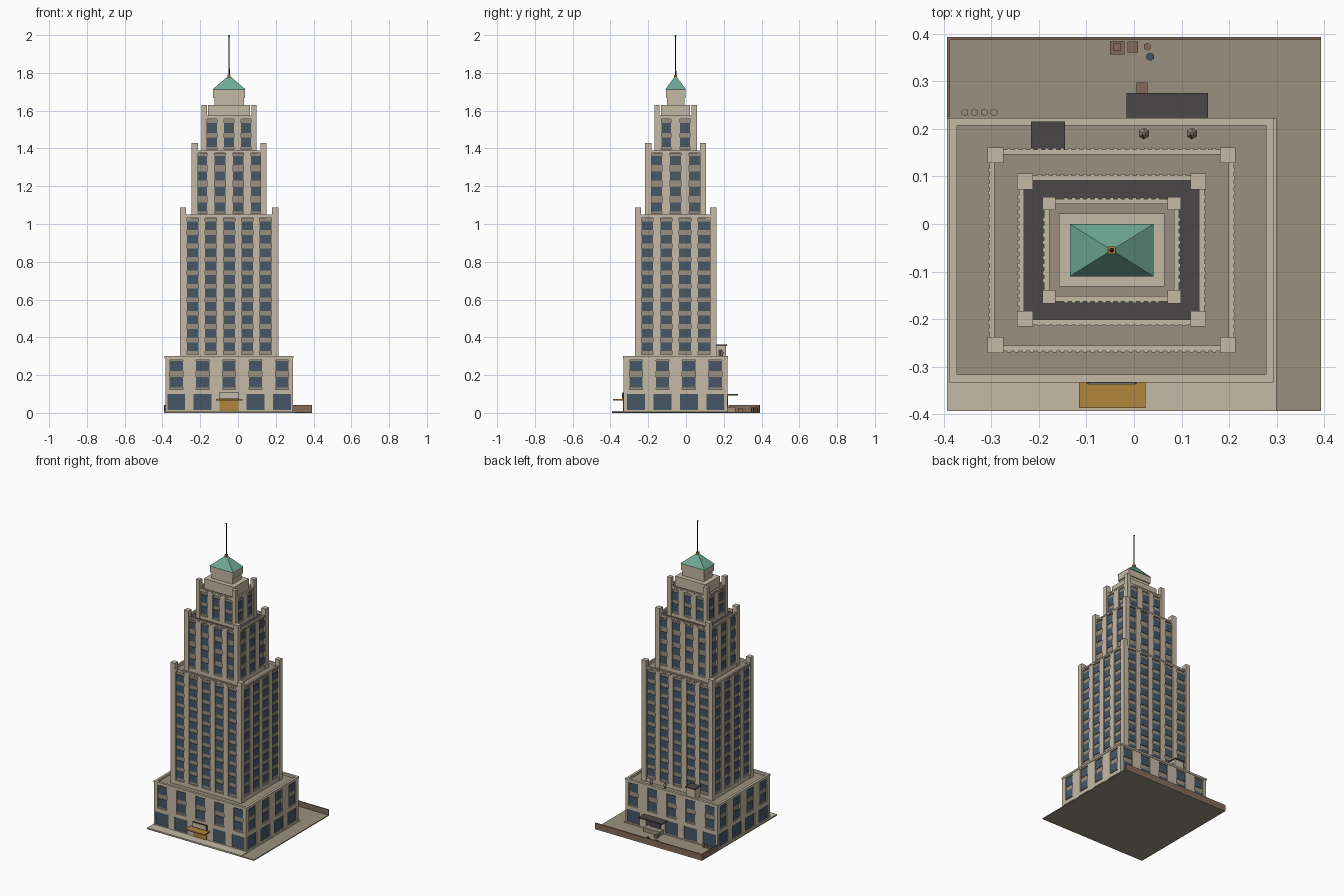
import bpy, bmesh, math
from mathutils import Matrix, Vector

if "Cube" in bpy.data.objects:
    bpy.data.objects.remove(bpy.data.objects["Cube"])

CX, CY = -0.047, -0.055          # tower axis


def material(name, rgb):
    m = bpy.data.materials.new(name)
    lin = [c / 12.92 if c <= 0.04045 else ((c + 0.055) / 1.055) ** 2.4 for c in rgb]
    m.diffuse_color = (*lin, 1)
    m.use_nodes = True
    m.node_tree.nodes["Principled BSDF"].inputs["Base Color"].default_value = m.diffuse_color
    return m


STONE = material("pale stone", (0.77, 0.73, 0.65))
TAUPE = material("taupe stone", (0.60, 0.565, 0.50))
GLASS = material("blue grey glass", (0.28, 0.34, 0.40))
COPPER = material("green copper", (0.44, 0.67, 0.59))
GOLD = material("old gold", (0.69, 0.52, 0.23))
DARK = material("dark roofing", (0.30, 0.28, 0.285))
BRICK = material("brown brick", (0.52, 0.42, 0.345))
BLACK = material("black metal", (0.13, 0.12, 0.12))


def finish(name, bm, mat):
    me = bpy.data.meshes.new(name)
    bm.to_mesh(me)
    bm.free()
    me.materials.append(mat)
    ob = bpy.data.objects.new(name, me)
    bpy.context.collection.objects.link(ob)
    return ob


def boxes(name, mat, items):
    """One object from boxes given as (x0, x1, y0, y1, z0, z1)."""
    bm = bmesh.new()
    for x0, x1, y0, y1, z0, z1 in items:
        mid = Matrix.Translation(((x0 + x1) / 2, (y0 + y1) / 2, (z0 + z1) / 2))
        size = Matrix.Diagonal((abs(x1 - x0), abs(y1 - y0), abs(z1 - z0), 1))
        bmesh.ops.create_cube(bm, size=1, matrix=mid @ size)
    return finish(name, bm, mat)


def block(hx, hy, z0, z1):
    return (CX - hx, CX + hx, CY - hy, CY + hy, z0, z1)


def prism(name, mat, x, y, z0, z1, r0, r1, sides=6):
    bm = bmesh.new()
    bmesh.ops.create_cone(bm, cap_ends=True, segments=sides, radius1=r0, radius2=r1,
                          depth=z1 - z0, matrix=Matrix.Translation((x, y, (z0 + z1) / 2)))
    return finish(name, bm, mat)


def on_side(side, hx, hy, u0, u1, d0, d1, z0, z1):
    """Box on a wall: u runs along the wall, d points outward from its face."""
    if side == "front":
        return (CX + u0, CX + u1, CY - hy - d1, CY - hy - d0, z0, z1)
    if side == "back":
        return (CX + u0, CX + u1, CY + hy + d0, CY + hy + d1, z0, z1)
    if side == "right":
        return (CX + hx + d0, CX + hx + d1, CY + u0, CY + u1, z0, z1)
    return (CX - hx - d1, CX - hx - d0, CY + u0, CY + u1, z0, z1)


SIDES = ("front", "back", "right", "left")
REC = 0.008                       # depth of the window bays


def bay_centres(n, step):
    return [(i - (n - 1) / 2) * step for i in range(n)]


def storey(name, hx, hy, z0, z1, nx, ny, sx, sy, bay, lo, hi, rows, win_h, roof_z):
    """Recessed window bays between stone piers, under a parapet band."""
    stone, glass = [], []
    for s in SIDES:
        along, n, step = (hx, nx, sx) if s in ("front", "back") else (hy, ny, sy)
        cs = bay_centres(n, step)
        edges = [-along] + [e for c in cs for e in (c - bay / 2, c + bay / 2)] + [along]
        for a, b in zip(edges[::2], edges[1::2]):
            stone.append(on_side(s, hx, hy, a, b, -REC - .003, 0, lo, hi))
        for a, b in ((z0, lo), (hi, z1)):
            if b > a:
                stone.append(on_side(s, hx, hy, -along, along, -REC - .003, 0, a, b))
        for c in cs:
            for z in rows:
                glass.append(on_side(s, hx, hy, c - bay / 2, c + bay / 2, -REC - .002,
                                     -REC + .003, z - win_h / 2, z + win_h / 2))
    boxes(name + "_stonework", STONE, stone)
    boxes(name + "_windows", GLASS, glass)
    boxes(name + "_core_and_roof", TAUPE, [block(hx - REC, hy - REC, z0, roof_z)])


def corner_piers(name, hx, hy, w, z0, z1):
    items = []
    for sx in (-1, 1):
        for sy in (-1, 1):
            x, y = CX + sx * (hx + .004), CY + sy * (hy + .004)
            items.append((min(x, x - sx * w), max(x, x - sx * w),
                          min(y, y - sy * w), max(y, y - sy * w), z0, z1))
    boxes(name, STONE, items)


def dentils(name, hx, hy, z, step=0.016):
    items = []
    for s in SIDES:
        along = hx if s in ("front", "back") else hy
        n = int(2 * (along - .03) / step)
        items += [on_side(s, hx, hy, c - .004, c + .004, -.001, .003, z - .01, z)
                  for c in bay_centres(n, step)]
    boxes(name, STONE, items)


# Site: yard, pavement and low yard walls
boxes("yard", TAUPE, [(-.393, .393, -.393, .393, 0, .006)])
boxes("pavement", STONE, [(-.393, .30, -.393, .222, .004, .010)])
boxes("yard_wall", BRICK, [(-.393, .393, .387, .393, .004, .042),
                           (-.393, -.387, .225, .39, .004, .042)])

# Podium: shop windows below, two floors above
storey("podium_ground_floor", .338, .275, .005, .115, 5, 4, .14, .14, .095,
       .016, .100, [.058], .084, .112)
storey("podium_upper_floors", .338, .275, .115, .30, 5, 4, .14, .14, .070,
       .125, .28, [.162, .248], .055, .285)
boxes("podium_cornice", STONE, [on_side(s, .338, .275, -a, a, -.013, .003, .288, .30)
                                for s, a in zip(SIDES, (.341, .341, .278, .278))])

# Three stepped tower tiers
storey("lower_tier", .257, .212, .285, 1.05, 5, 4, .0965, .10, .062,
       .31, 1.033, [.35 + i * .0712 for i in range(10)], .046, 1.03)
corner_piers("lower_tier_corner_piers", .257, .212, .033, .285, 1.087)
dentils("lower_tier_dentils", .257, .212, 1.047)
storey("middle_tier", .195, .157, 1.03, 1.39, 4, 3, .0965, .10, .057,
       1.055, 1.375, [1.09 + i * .082 for i in range(4)], .048, 1.37)
corner_piers("middle_tier_corner_piers", .195, .157, .033, 1.03, 1.43)
dentils("middle_tier_dentils", .195, .157, 1.388)
boxes("middle_tier_dark_roof", DARK, [block(.187, .149, 1.365, 1.374)])
storey("upper_tier", .142, .108, 1.365, 1.575, 3, 2, .09, .10, .052,
       1.395, 1.555, [1.433, 1.509], .052, 1.56)
corner_piers("upper_tier_corner_piers", .142, .108, .028, 1.365, 1.63)
dentils("upper_tier_dentils", .142, .108, 1.573)

# Crown
boxes("crown_blocks", STONE, [block(.111, .077, 1.555, 1.63), block(.078, .046, 1.63, 1.70),
                              block(.085, .052, 1.668, 1.712)])
bm = bmesh.new()
bmesh.ops.create_cone(bm, cap_ends=True, segments=4, radius1=math.sqrt(2), radius2=.05, depth=1,
                      matrix=Matrix.Translation((CX, CY, 1.748)) @ Matrix.Diagonal((.088, .055, .072, 1))
                      @ Matrix.Rotation(math.pi / 4, 4, "Z"))
finish("copper_roof", bm, COPPER)
boxes("mast_base", GOLD, [block(.008, .008, 1.775, 1.79)])
prism("mast", BLACK, CX, CY, 1.785, 1.995, .0035, .0025, 8)
bm = bmesh.new()
bmesh.ops.create_uvsphere(bm, u_segments=8, v_segments=6, radius=.005,
                          matrix=Matrix.Translation((CX, CY, 1.995)))
finish("mast_ball", bm, BLACK)

# Front entrance
boxes("entrance_canopy", GOLD, [(-.116, .024, -.387, -.325, .066, .073)])
boxes("entrance_doors", GOLD, [(-.097, .003, -.334, -.325, .01, .068)])
boxes("entrance_panel", STONE, [(-.097, .003, -.338, -.325, .076, .105)])
boxes("entrance_panel_trim", BLACK, [(-.10, .006, -.336, -.325, .073, .108)])

# Loading bay at the back
boxes("loading_canopy", DARK, [(-.016, .156, .21, .276, .092, .099)])
boxes("loading_dock", TAUPE, [(.01, .13, .215, .262, .005, .032)])
boxes("loading_step", BRICK, [(.005, .028, .274, .298, .005, .022)])
boxes("loading_door", DARK, [(.03, .11, .215, .2225, .032, .09)])

# Yard clutter
boxes("crates", BRICK, [(-.05, -.02, .357, .385, .005, .03), (-.043, -.027, .364, .38, .03, .035),
                        (-.014, .008, .361, .384, .005, .025)])
prism("brown_barrel", BRICK, .028, .373, .005, .028, .008, .008)
prism("blue_barrel", GLASS, .034, .352, .005, .028, .009, .009)
for i in range(4):
    prism("bin_%d" % (i + 1), TAUPE, -.356 + i * .0205, .235, .005, .025, .008, .008)

# Podium roof: stair house and vents
boxes("stair_house", STONE, [(-.214, -.148, .155, .212, .28, .355)])
boxes("stair_house_roof", DARK, [(-.217, -.145, .152, .216, .354, .361)])
boxes("stair_house_door", DARK, [(-.149, -.146, .172, .194, .286, .335)])
for i, x in enumerate((.021, .122)):
    prism("vent_pipe_%d" % (i + 1), TAUPE, x, .19, .28, .316, .007, .007)
    prism("vent_cap_%d" % (i + 1), TAUPE, x, .19, .314, .332, .012, .003)
